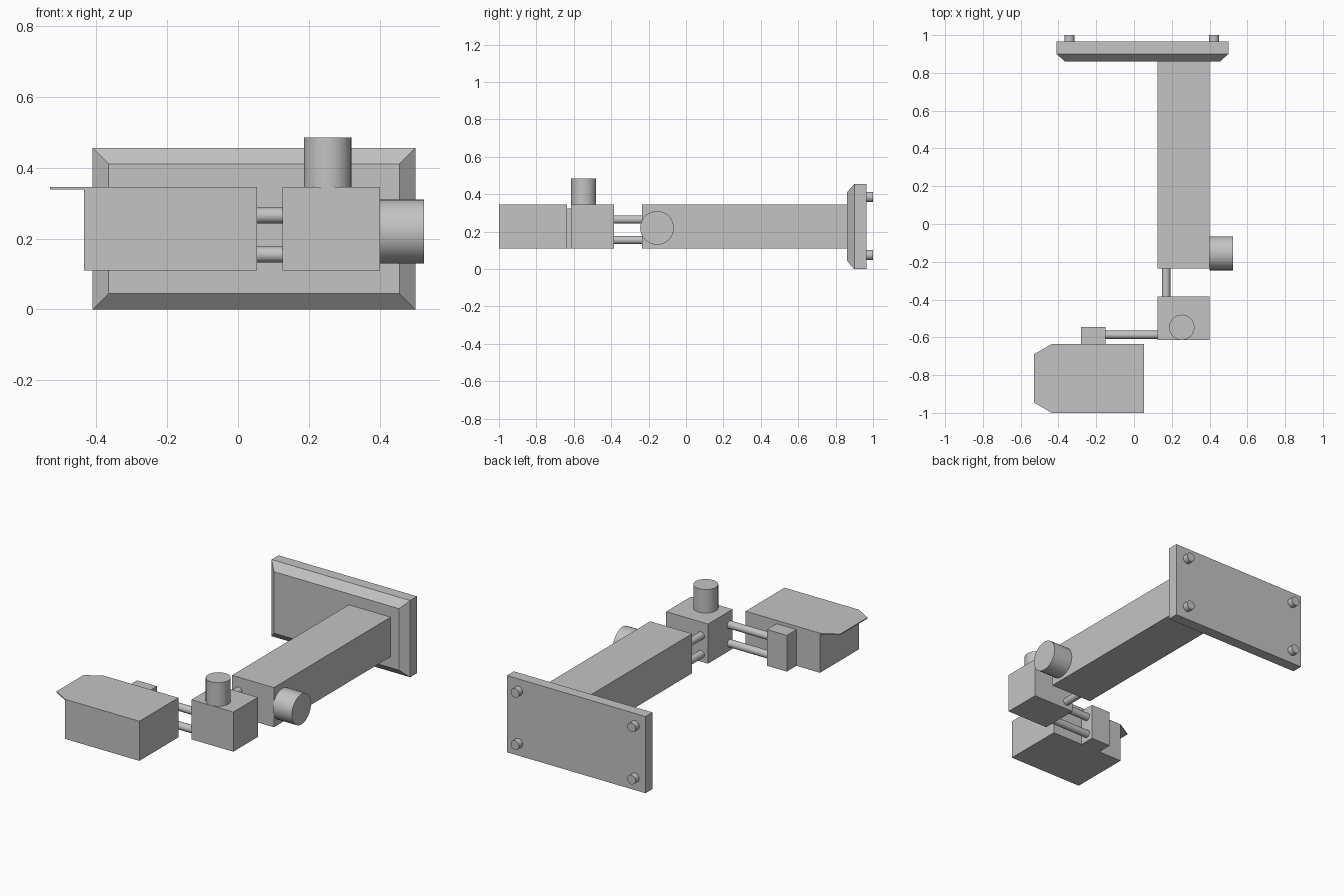
import bpy
import bmesh
import math
from mathutils import Vector

default = bpy.data.objects.get("Cube")
if default:
    bpy.data.objects.remove(default, do_unlink=True)

GREY = (0.55, 0.55, 0.55, 1)
grey = bpy.data.materials.new("plain grey")
grey.use_nodes = True
grey.diffuse_color = GREY
grey.node_tree.nodes["Principled BSDF"].inputs["Base Color"].default_value = GREY


def add_object(name, bm):
    bmesh.ops.recalc_face_normals(bm, faces=bm.faces)
    mesh = bpy.data.meshes.new(name)
    bm.to_mesh(mesh)
    bm.free()
    mesh.materials.append(grey)
    obj = bpy.data.objects.new(name, mesh)
    bpy.context.collection.objects.link(obj)
    return obj


def box(name, low, high, front_inset=0):
    """Box between two corners; front_inset narrows the front face."""
    low, high = Vector(low), Vector(high)
    bm = bmesh.new()
    bmesh.ops.create_cube(bm, size=1)
    for v in bm.verts:
        inset = front_inset if v.co.y < 0 else 0
        for i in range(3):
            side = 1 if v.co[i] > 0 else -1
            v.co[i] = (low[i] + high[i]) / 2 + side * (high[i] - low[i]) / 2
            if i != 1:
                v.co[i] -= side * inset
    return add_object(name, bm)


def cylinder(name, start, end, radius):
    start, end = Vector(start), Vector(end)
    axis = end - start
    bm = bmesh.new()
    bmesh.ops.create_cone(bm, cap_ends=True, segments=32, radius1=radius,
                          radius2=radius, depth=axis.length)
    obj = add_object(name, bm)
    obj.rotation_mode = 'QUATERNION'
    obj.rotation_quaternion = axis.to_track_quat('Z', 'Y')
    obj.location = (start + end) / 2
    bpy.ops.object.select_all(action='DESELECT')
    obj.select_set(True)
    bpy.context.view_layer.objects.active = obj
    bpy.ops.object.shade_smooth_by_angle(angle=math.radians(30))
    return obj


BOTTOM, TOP = 0.11, 0.345

# Wall plate with bevelled front and four mounting pegs
box("wall_plate", (-0.41, 0.90, 0), (0.5, 0.965, 0.455))
box("wall_plate_bevel", (-0.41, 0.86, 0), (0.5, 0.90, 0.455), front_inset=0.045)
for x, side in ((-0.342, "right"), (0.423, "left")):
    for z, level in ((0.075, "lower"), (0.385, "upper")):
        cylinder(f"peg_{level}_{side}", (x, 0.965, z), (x, 1.0, z), 0.027)

# Main arm and its side knob
box("main_arm", (0.125, -0.235, BOTTOM), (0.4, 0.86, TOP))
cylinder("side_knob", (0.4, -0.155, 0.22), (0.525, -0.155, 0.22), 0.09)

# Joint block and its top knob
box("joint_block", (0.125, -0.615, BOTTOM), (0.4, -0.385, TOP))
cylinder("top_knob", (0.253, -0.547, TOP), (0.253, -0.547, 0.485), 0.067)

# Paired guide rods
for z, level in ((0.155, "lower"), (0.265, "upper")):
    cylinder(f"arm_rod_{level}", (0.17, -0.385, z), (0.17, -0.235, z), 0.022)
    cylinder(f"head_rod_{level}", (-0.15, -0.587, z), (0.125, -0.587, z), 0.022)

# Head block with its rear bracket
box("rear_bracket", (-0.28, -0.635, BOTTOM), (-0.15, -0.545, 0.325))
box("head_block", (-0.435, -1.0, BOTTOM), (0.053, -0.635, TOP))

# Thin tapered lip on the right edge of the head
bm = bmesh.new()
outline = [(-0.435, -0.635), (-0.53, -0.69), (-0.53, -0.945), (-0.435, -1.0)]
face = bm.faces.new([bm.verts.new((x, y, TOP - 0.006)) for x, y in outline])
extruded = bmesh.ops.extrude_face_region(bm, geom=[face])["geom"]
bmesh.ops.translate(bm, vec=(0, 0, 0.006),
                    verts=[g for g in extruded if isinstance(g, bmesh.types.BMVert)])
add_object("head_lip", bm)
